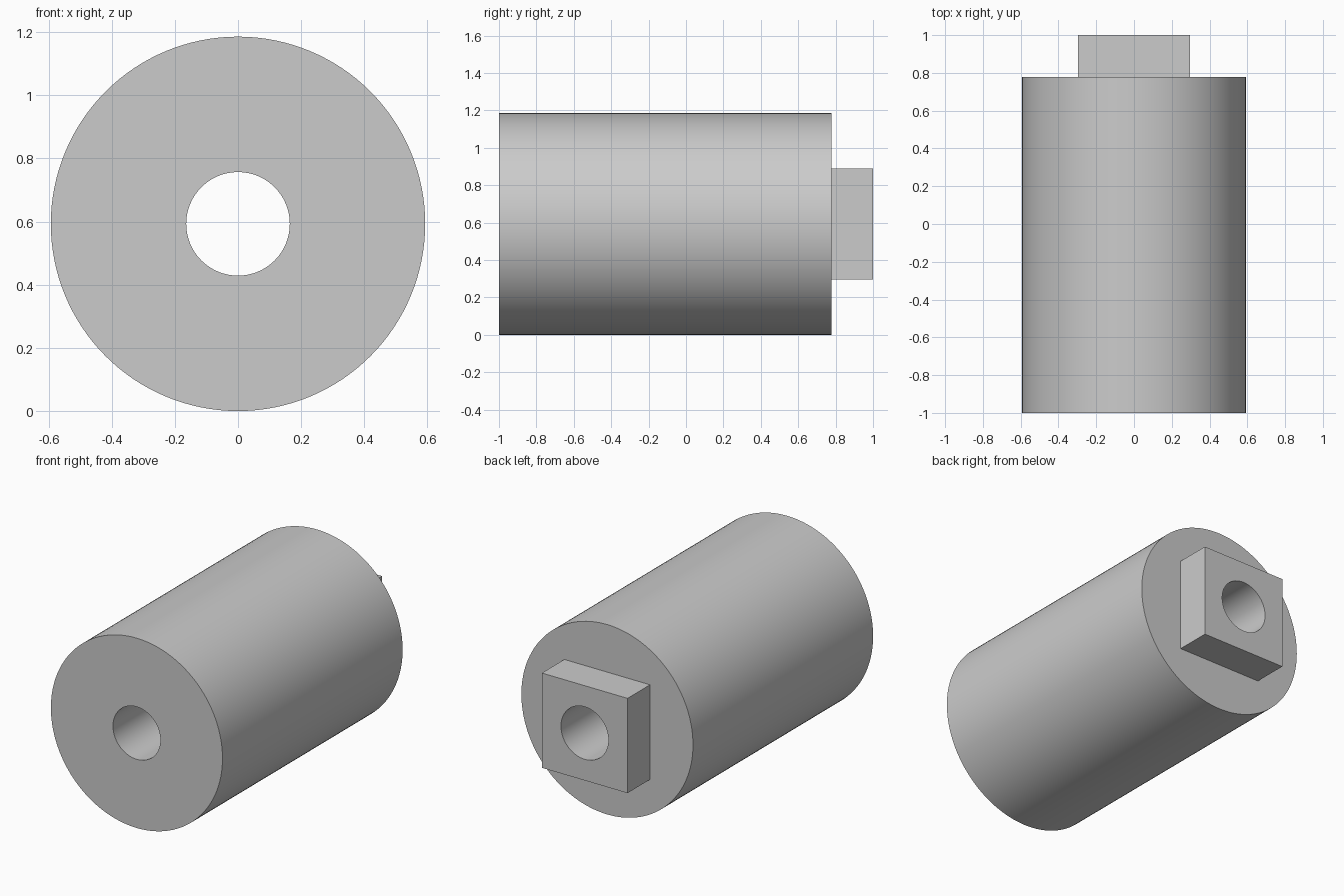
import bpy
import math

cube = bpy.data.objects.get("Cube")
if cube:
    bpy.data.objects.remove(cube, do_unlink=True)

RADIUS = 0.593      # body radius, also the axis height
BORE = 0.164        # through-hole radius
FRONT, SHOULDER, BACK = -1.0, 0.778, 1.0
SQUARE = 0.592      # side of the square boss

# Plain grey finish
grey = bpy.data.materials.new("grey")
grey.use_nodes = True
colour = (0.6, 0.6, 0.6, 1.0)
grey.diffuse_color = colour
grey.node_tree.nodes["Principled BSDF"].inputs["Base Color"].default_value = colour


def rod(name, radius, y0, y1, sides=128):
    """Cylinder lying along y on the common axis."""
    bpy.ops.mesh.primitive_cylinder_add(
        vertices=sides, radius=radius, depth=y1 - y0,
        location=(0, (y0 + y1) / 2, RADIUS), rotation=(math.pi / 2, 0, 0))
    obj = bpy.context.object
    obj.name = name
    obj.data.materials.append(grey)
    return obj


def combine(target, tool, operation):
    """Apply a boolean to the target and discard the tool."""
    mod = target.modifiers.new(operation.lower(), "BOOLEAN")
    mod.operation = operation
    mod.solver = "EXACT"
    mod.object = tool
    bpy.context.view_layer.objects.active = target
    bpy.ops.object.modifier_apply(modifier=mod.name)
    bpy.data.objects.remove(tool, do_unlink=True)


# Cylindrical body
body = rod("cylinder_body", RADIUS, FRONT, SHOULDER)

# Square boss at the back, rooted slightly inside the body
root = SHOULDER - 0.1
bpy.ops.mesh.primitive_cube_add(size=1, location=(0, (root + BACK) / 2, RADIUS))
boss = bpy.context.object
boss.name = "square_boss"
boss.scale = (SQUARE, BACK - root, SQUARE)
boss.data.materials.append(grey)
combine(body, boss, "UNION")

# Bore through the full length
bore = rod("bore_cutter", BORE, FRONT - 0.1, BACK + 0.1, 96)
combine(body, bore, "DIFFERENCE")

# Smooth round walls, crisp rims and corners
bpy.ops.object.select_all(action="DESELECT")
body.select_set(True)
bpy.context.view_layer.objects.active = body
bpy.ops.object.shade_smooth_by_angle(angle=math.radians(30))
